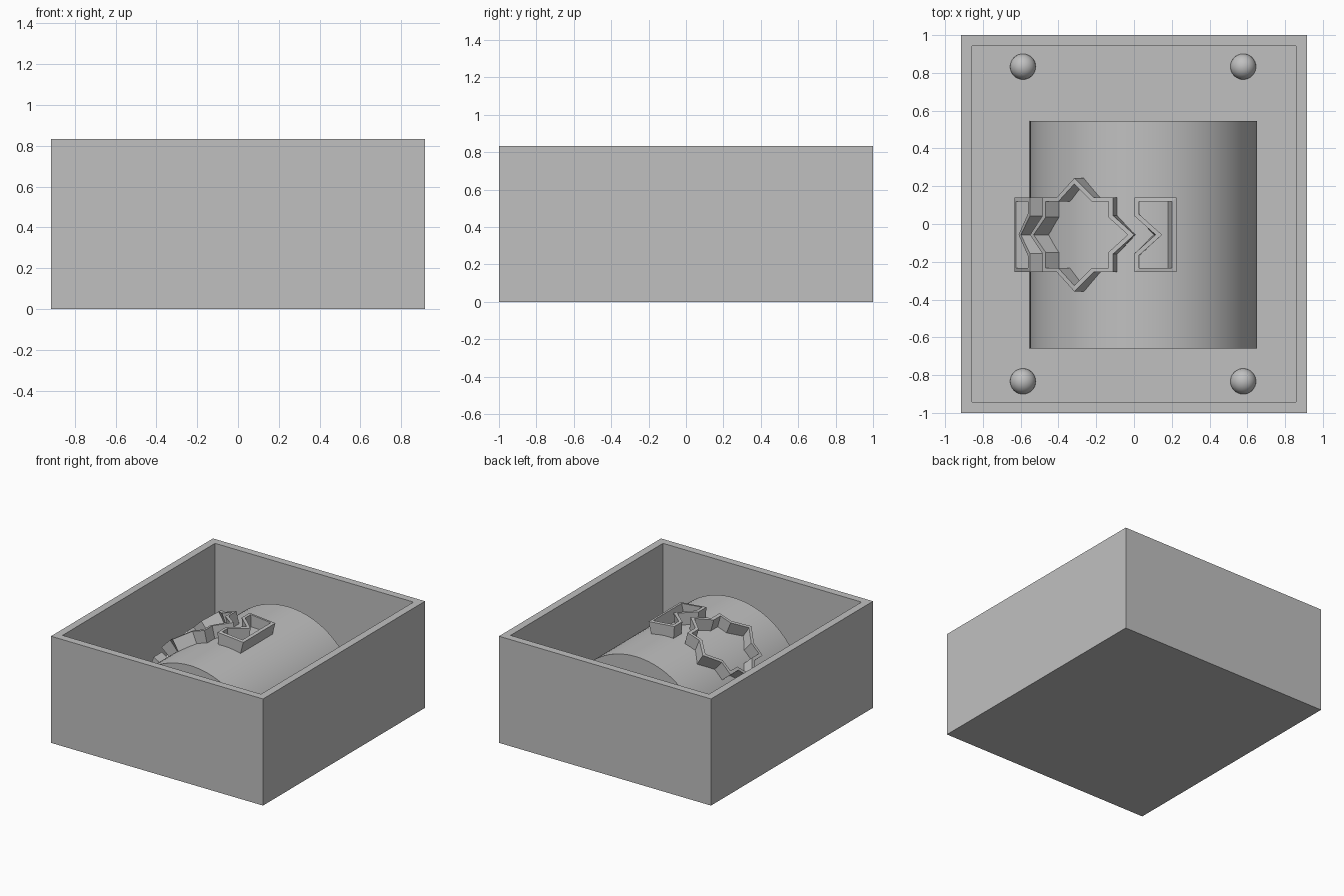
import bpy, bmesh, math
from mathutils import Vector

if "Cube" in bpy.data.objects:
    bpy.data.objects.remove(bpy.data.objects["Cube"])

grey = bpy.data.materials.new("plain_grey")
grey.diffuse_color = (0.53, 0.53, 0.53, 1)
grey.use_nodes = True
grey.node_tree.nodes["Principled BSDF"].inputs["Base Color"].default_value = grey.diffuse_color

FLOOR = 0.13                      # floor height, also the drum axis height
CX, CY = 0.05, -0.057             # drum centre
R = 0.602                         # drum radius


def finish(bm, name, smooth=False):
    bmesh.ops.recalc_face_normals(bm, faces=bm.faces)
    me = bpy.data.meshes.new(name)
    bm.to_mesh(me)
    bm.free()
    ob = bpy.data.objects.new(name, me)
    bpy.context.collection.objects.link(ob)
    me.materials.append(grey)
    if smooth:
        bpy.context.view_layer.objects.active = ob
        ob.select_set(True)
        bpy.ops.object.shade_smooth_by_angle(angle=math.radians(30))
        ob.select_set(False)
    return ob


# open tray: box with inset top pushed down to the floor
bm = bmesh.new()
bmesh.ops.create_cube(bm, size=1)
for v in bm.verts:
    v.co = Vector((v.co.x * 1.833, v.co.y * 2, (v.co.z + 0.5) * 0.833))
top = max(bm.faces, key=lambda f: f.calc_center_median().z)
bmesh.ops.inset_individual(bm, faces=[top], thickness=0.083)
top = bmesh.ops.extrude_discrete_faces(bm, faces=[top])["faces"][0]
for v in top.verts:
    v.co.z = FLOOR
finish(bm, "tray")

# half drum lying along y
bm = bmesh.new()
N = 48
arc = [math.pi * i / N for i in range(N + 1)]
face = bm.faces.new([bm.verts.new((CX + R * math.cos(a), CY - 0.603, FLOOR + R * math.sin(a)))
                     for a in arc])
ext = bmesh.ops.extrude_face_region(bm, geom=[face])["geom"]
for v in ext:
    if isinstance(v, bmesh.types.BMVert):
        v.co.y += 1.206
finish(bm, "half_drum", True)

# locating domes in the corners
for sx in (-1, 1):
    for sy in (-1, 1):
        bm = bmesh.new()
        bmesh.ops.create_uvsphere(bm, u_segments=32, v_segments=16, radius=0.068)
        for v in bm.verts:
            v.co += Vector((sx * 0.583 - 0.005, sy * 0.833, FLOOR))
        finish(bm, "locating_dome", True)


def offset(pts, d):
    """Mitred inward offset of a counter-clockwise outline."""
    out = []
    for i, p in enumerate(pts):
        a = (p - pts[i - 1]).normalized()
        b = (pts[(i + 1) % len(pts)] - p).normalized()
        na, nb = Vector((-a.y, a.x)), Vector((-b.y, b.x))
        out.append(p + (na + nb) * (d / (1 + na.dot(nb))))
    return out


def wrapped_rim(name, pts):
    """Thin wall following an outline wrapped round the drum."""
    pts = [Vector(p) for p in pts]
    bm = bmesh.new()

    def loop(outline, r):
        vs = []
        for u, v in outline:
            a = u / 0.62 - math.radians(31.7)
            vs.append(bm.verts.new((CX + r * math.sin(a), CY + v, FLOOR + r * math.cos(a))))
        return vs

    inner = offset(pts, 0.022)
    loops = [loop(pts, 0.585), loop(pts, 0.697), loop(inner, 0.697), loop(inner, 0.585)]
    n = len(pts)
    for k in range(4):
        a, b = loops[k], loops[(k + 1) % 4]
        for i in range(n):
            j = (i + 1) % n
            bm.faces.new((a[i], a[j], b[j], b[i]))
    finish(bm, name)


# eight-pointed star: one quarter turned four times
star = []
for q in range(4):
    c, s = [(1, 0), (0, 1), (-1, 0), (0, -1)][q]
    for x, y in [(0.3, 0), (0.198, 0.102), (0.198, 0.198), (0.102, 0.198)]:
        star.append((c * x - s * y, s * x + c * y))
wrapped_rim("star_rim", star)

# notched half tiles either side of the star
tile = [(0.3, -0.198), (0.5, -0.198), (0.5, 0.198), (0.3, 0.198), (0.3, 0.1), (0.4, 0), (0.3, -0.1)]
wrapped_rim("right_notched_rim", tile)
wrapped_rim("left_notched_rim", [(-x, y) for x, y in reversed(tile)])
